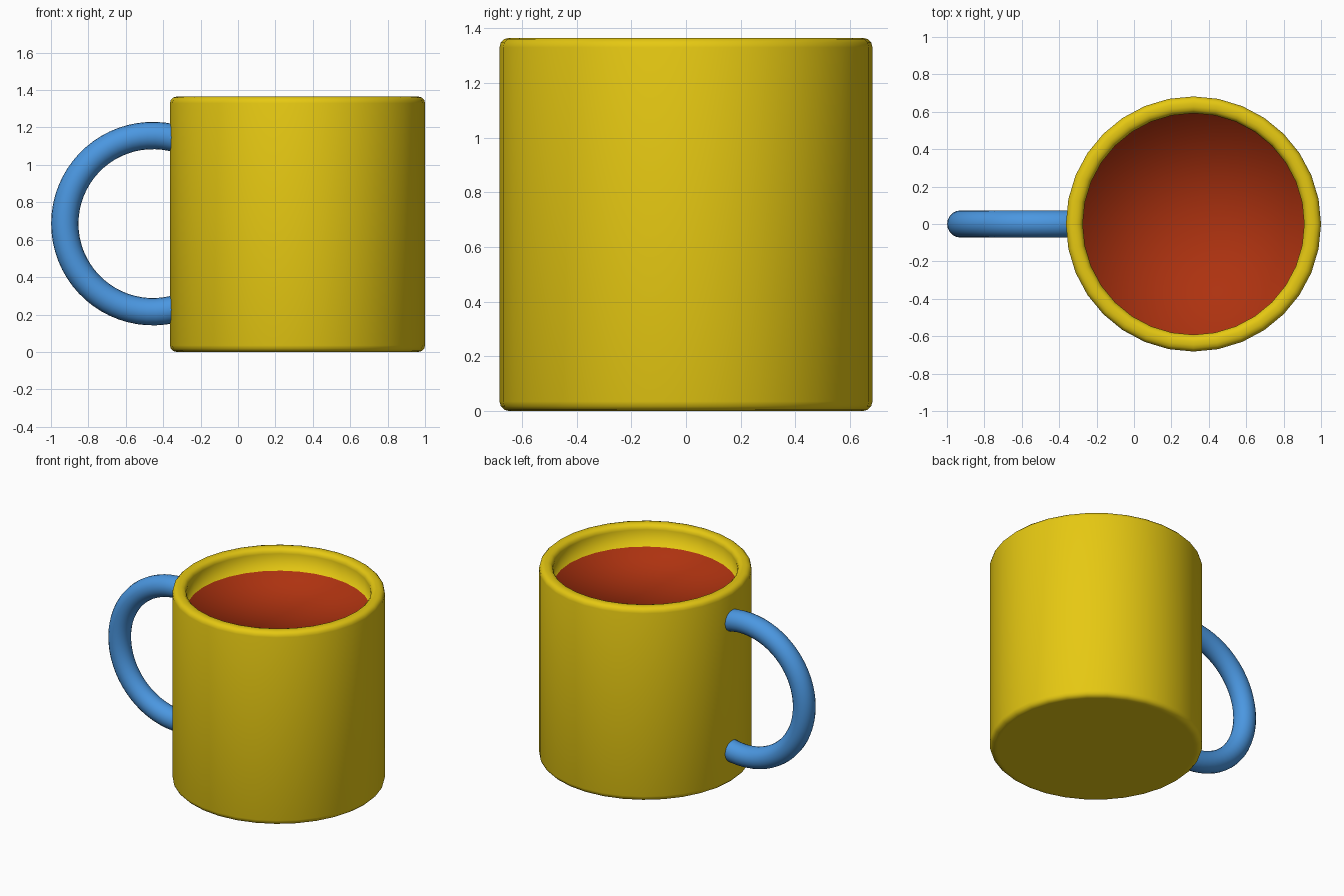
import bpy, bmesh, math

if "Cube" in bpy.data.objects:
    bpy.data.objects.remove(bpy.data.objects["Cube"])

SEGMENTS = 32
CX, R, H = 0.318, 0.682, 1.365      # mug axis, outer radius, height
INNER, LIQUID, BEVEL = 0.592, 1.21, 0.035


def material(name, color):
    m = bpy.data.materials.new(name)
    m.diffuse_color = color
    m.use_nodes = True
    m.node_tree.nodes["Principled BSDF"].inputs["Base Color"].default_value = m.diffuse_color
    return m


def finish(bm, name, mats):
    bmesh.ops.recalc_face_normals(bm, faces=bm.faces)
    me = bpy.data.meshes.new(name)
    bm.to_mesh(me)
    bm.free()
    for m in mats:
        me.materials.append(m)
    me.shade_smooth()
    ob = bpy.data.objects.new(name, me)
    bpy.context.collection.objects.link(ob)
    return ob


def bridge(bm, a, b):
    n = len(a)
    for i in range(n):
        bm.faces.new((a[i], a[(i + 1) % n], b[(i + 1) % n], b[i]))


def corner(r, z, start, size):
    """Quarter-round profile points around the centre (r, z)."""
    return [(r + size * math.cos(math.radians(start + a)),
             z + size * math.sin(math.radians(start + a))) for a in (0, 30, 60, 90)]


yellow = material("yellow_glaze", (0.79, 0.58, 0.006, 1))
red = material("red_drink", (0.42, 0.032, 0.005, 1))
blue = material("blue_glaze", (0.07, 0.31, 0.75, 1))

# Mug body: lathed profile from the base, over the rim, down to the drink
profile = [(R - 0.05, 0)]
profile += corner(R - BEVEL, BEVEL, -90, BEVEL)
profile += corner(R - BEVEL, H - BEVEL, 0, BEVEL)
profile += corner(INNER + BEVEL, H - BEVEL, 90, BEVEL)
profile += [(INNER, LIQUID)]
bm = bmesh.new()
rings = []
for r, z in profile:
    rings.append([bm.verts.new((CX + r * math.cos(2 * math.pi * i / SEGMENTS),
                                r * math.sin(2 * math.pi * i / SEGMENTS), z))
                  for i in range(SEGMENTS)])
for a, b in zip(rings, rings[1:]):
    bridge(bm, a, b)
bm.faces.new(rings[0])

# Drink surface: joined to the wall so its shading blends into it
top = rings[-1]
centre = bm.verts.new((CX, 0, LIQUID))
for i in range(SEGMENTS):
    f = bm.faces.new((top[i], top[(i + 1) % SEGMENTS], centre))
    f.material_index = 1
finish(bm, "mug_with_drink", [yellow, red])

# Handle: round tube swept along an arc, ends buried in the wall
HX, HZ, MAJOR, TUBE = -0.455, 0.686, 0.471, 0.073
bm = bmesh.new()
rings = []
STEPS = 40
for k in range(STEPS + 1):
    t = math.radians(72 + 216 * k / STEPS)
    ring = []
    for i in range(20):
        p = 2 * math.pi * i / 20
        rad = MAJOR + TUBE * math.cos(p)
        ring.append(bm.verts.new((HX + rad * math.cos(t), TUBE * math.sin(p),
                                  HZ + rad * math.sin(t))))
    rings.append(ring)
for a, b in zip(rings, rings[1:]):
    bridge(bm, a, b)
bm.faces.new(rings[0])
bm.faces.new(rings[-1])
finish(bm, "handle", [blue])
